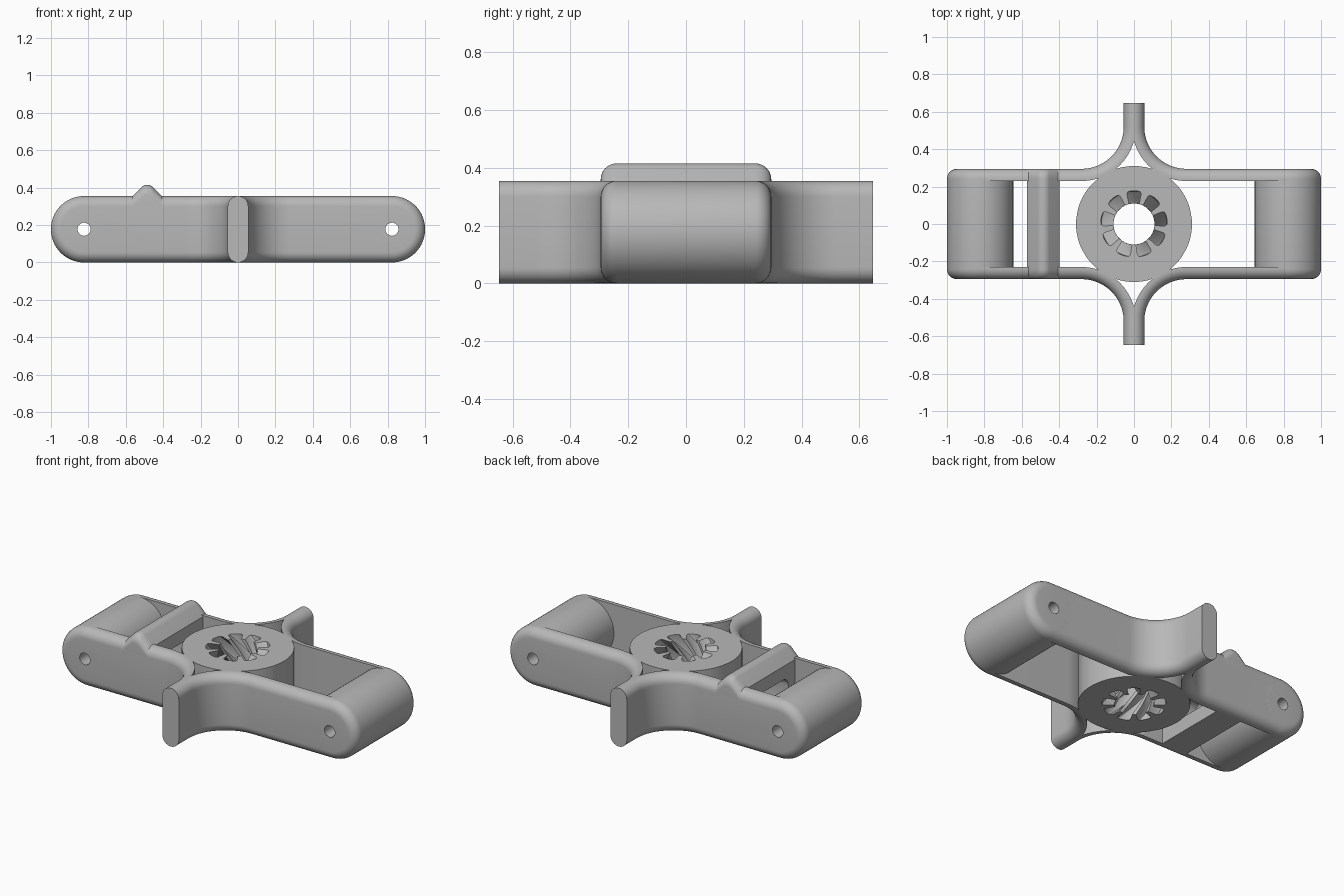
import bpy, bmesh
from math import sin, cos, pi, radians, sqrt

H = 0.355            # body height
MID = H / 2
HALF_W = 0.295       # half width of the frame
WALL = 0.065         # side wall thickness
FILLET = 0.055
END_X = 0.823        # centre of the rounded ends
BORE = 0.035
RIB_X, RIB_HALF = -0.485, 0.087

if "Cube" in bpy.data.objects:
    bpy.data.objects.remove(bpy.data.objects["Cube"], do_unlink=True)

grey = bpy.data.materials.new("plain grey")
grey.use_nodes = True
grey.diffuse_color = (0.48, 0.48, 0.48, 1)
bsdf = next(n for n in grey.node_tree.nodes if n.type == 'BSDF_PRINCIPLED')
bsdf.inputs["Base Color"].default_value = grey.diffuse_color


def loft(name, rings, closed=False):
    """Skin a list of equal-length point rings, closed on itself or capped."""
    bm = bmesh.new()
    loops = [[bm.verts.new(p) for p in ring] for ring in rings]
    pairs = list(zip(loops, loops[1:]))
    if closed:
        pairs.append((loops[-1], loops[0]))
    else:
        bm.faces.new(loops[0])
        bm.faces.new(loops[-1])
    for a, b in pairs:
        for i in range(len(a)):
            j = (i + 1) % len(a)
            bm.faces.new((a[i], a[j], b[j], b[i]))
    bmesh.ops.remove_doubles(bm, verts=bm.verts, dist=1e-5)
    bmesh.ops.recalc_face_normals(bm, faces=bm.faces)
    mesh = bpy.data.meshes.new(name)
    bm.to_mesh(mesh)
    bm.free()
    ob = bpy.data.objects.new(name, mesh)
    bpy.context.collection.objects.link(ob)
    mesh.materials.append(grey)
    return ob


def activate(ob):
    bpy.ops.object.select_all(action='DESELECT')
    ob.select_set(True)
    bpy.context.view_layer.objects.active = ob


def cut(ob, cutter):
    mod = ob.modifiers.new("cut", 'BOOLEAN')
    mod.operation, mod.solver, mod.object = 'DIFFERENCE', 'EXACT', cutter
    activate(ob)
    bpy.ops.object.modifier_apply(modifier=mod.name)
    bpy.data.objects.remove(cutter, do_unlink=True)


def finish(ob):
    activate(ob)
    bpy.ops.object.shade_smooth_by_angle(angle=radians(30))


def quarter(steps):
    return [i / steps * pi / 2 for i in range(steps + 1)]


def circle_xz(x, z, r, y, n=32):
    return [(x + r * cos(2 * pi * i / n), y, z + r * sin(2 * pi * i / n)) for i in range(n)]


# Side walls: a filleted section swept along the wall and out into the tail
lower = [(FILLET * (1 - sin(t)), FILLET * (1 - cos(t))) for t in quarter(8)]
section = [(WALL, 0)] + lower + [(d, H - z) for d, z in reversed(lower)] + [(WALL, H)]
flare_x, flare_r = 0.28, 0.225
flare_y = HALF_W + flare_r
stations = [(END_X, HALF_W, 0, -1)]
for t in quarter(24):
    nx, ny = -sin(t), -cos(t)
    stations.append((flare_x + flare_r * nx, flare_y + flare_r * ny, nx, ny))
stations.append((flare_x - flare_r, 0.647, -1, 0))
walls = loft("side_walls", [[(max(x + d * nx, 0), y + d * ny, z) for d, z in section]
                            for x, y, nx, ny in stations])
cut(walls, loft("bore_cutter", [circle_xz(END_X, MID, BORE, y) for y in (0.1, 0.5)]))
mirror = walls.modifiers.new("mirror", 'MIRROR')
mirror.use_axis = (True, True, False)
activate(walls)
bpy.ops.object.modifier_apply(modifier=mirror.name)
finish(walls)

# Rounded ends: bored rollers with filleted rims
rim = [(MID - FILLET * (1 - cos(t)), HALF_W - FILLET * (1 - sin(t))) for t in quarter(8)]
half = [(BORE, HALF_W)] + rim[::-1]
profile = half + [(r, -y) for r, y in reversed(half)]
for side, sx in (("left", 1), ("right", -1)):
    rings = []
    for i in range(64):
        a = 2 * pi * i / 64
        rings.append([(sx * END_X + r * cos(a), y, MID + r * sin(a)) for r, y in profile])
    finish(loft(side + "_end_roller", rings, closed=True))

# Hub: round outside, nine herringbone grooves inside
HUB_R, TWIST, LAYERS = 0.31, radians(60), 24
groove = [(-20, 0.11), (-14.5, 0.11), (-13.5, 0.165), (-11, 0.175), (-5, 0.178),
          (5, 0.178), (11, 0.175), (13.5, 0.165), (14.5, 0.11)]
gear = [(radians(90 + 40 * k + a), r) for k in range(9) for a, r in groove]
rings = [[(HUB_R * cos(a), HUB_R * sin(a), z) for a, r in gear] for z in (0, H)]
for i in range(LAYERS + 1):
    f = i / LAYERS
    turn = -TWIST * (1 - abs(2 * f - 1))
    rings.append([(r * cos(a + turn), r * sin(a + turn), H * (1 - f)) for a, r in gear])
finish(loft("hub", rings, closed=True))

# Ridge across the top: rounded peak, ends following the wall fillets
PEAK, ROUND = 0.415, 0.045
centre_z, k = PEAK - ROUND, sqrt(0.5)
arc = [(ROUND * sin(t), centre_z + ROUND * cos(t))
       for t in [radians(a) for a in range(-45, 46, 9)]]
foot_z = max(H - 0.01, centre_z + ROUND * k - (RIB_HALF - ROUND * k))
top = [(-RIB_HALF, foot_z)] + arc + [(RIB_HALF, foot_z)]
ends = [(HALF_W - FILLET * (1 - cos(t)), FILLET * (1 - sin(t))) for t in quarter(8)]
spans = ends + [(-y, drop) for y, drop in reversed(ends)]
finish(loft("ridge", [[(RIB_X - RIB_HALF, y, 0.28)]
                      + [(RIB_X + x, y, z - drop) for x, z in top]
                      + [(RIB_X + RIB_HALF, y, 0.28)] for y, drop in spans]))

# Cross bar under the ridge with a rounded slot through it
def box_ring(x, y0, z0, z1):
    return [(x, -y0, z0), (x, y0, z0), (x, y0, z1), (x, -y0, z1)]


def slot_ring(x, y0, z0, z1, r):
    pts = []
    for q, (cy, cz) in enumerate([(y0 - r, z1 - r), (r - y0, z1 - r),
                                  (r - y0, z0 + r), (y0 - r, z0 + r)]):
        pts += [(x, cy + r * cos(t + q * pi / 2), cz + r * sin(t + q * pi / 2))
                for t in quarter(6)]
    return pts


bar = loft("cross_bar", [box_ring(RIB_X + s * RIB_HALF, 0.24, 0, 0.34) for s in (-1, 1)])
cut(bar, loft("slot_cutter", [slot_ring(RIB_X + s * 0.2, 0.165, 0.09, 0.265, 0.05)
                              for s in (-1, 1)]))
finish(bar)
